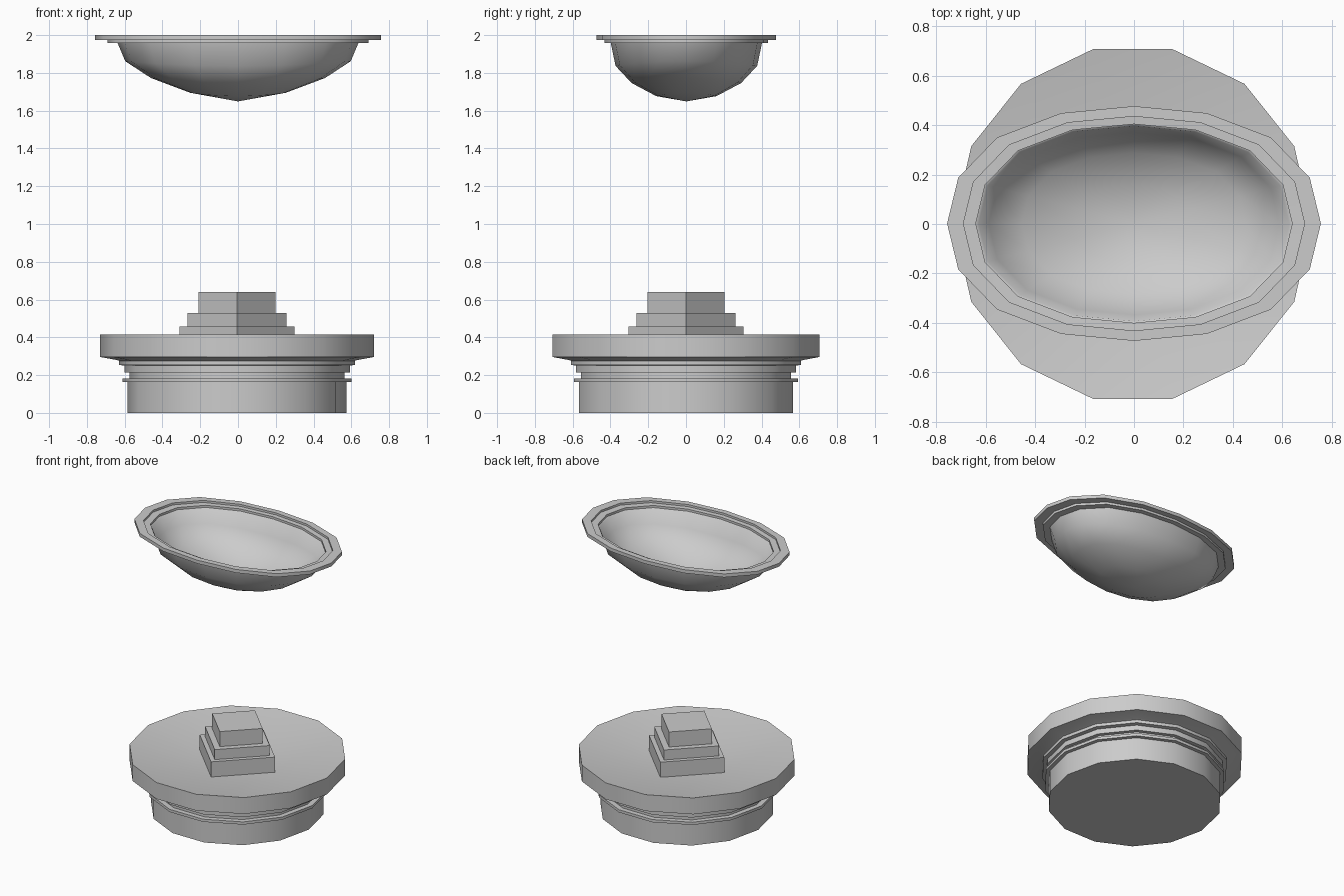
import bpy, bmesh, math

if "Cube" in bpy.data.objects:
    bpy.data.objects.remove(bpy.data.objects["Cube"])


def lathe(name, profile, sides, center=(0, 0), sy=1.0, bulge=0.0, smooth=32):
    """Revolve (radius, z at the x axis, z at the y axis) points; radius 0 makes a pole.
    sy squashes the depth, bulge fattens the diagonals of an oval."""
    bm = bmesh.new()
    rings = []
    for p in profile:
        r, zx, zy = p if len(p) == 3 else (p[0], p[1], p[1])
        n = sides if r > 0 else 1
        ring = []
        for i in range(n):
            a = 2 * math.pi * i / sides
            c = math.cos(a)
            k = r * (1 + bulge * math.sin(2 * a) ** 2)
            z = zy + (zx - zy) * c * c
            ring.append(bm.verts.new((center[0] + k * c,
                                      center[1] + k * math.sin(a) * sy, z)))
        rings.append(ring)
    for a, b in zip(rings, rings[1:]):
        for i in range(sides):
            j = (i + 1) % sides
            face = [a[i % len(a)], a[j % len(a)], b[j % len(b)], b[i % len(b)]]
            bm.faces.new(list(dict.fromkeys(face)))
    for ring in (rings[0], rings[-1]):
        if len(ring) > 1:
            bm.faces.new(ring)
    bmesh.ops.recalc_face_normals(bm, faces=bm.faces)
    mesh = bpy.data.meshes.new(name)
    bm.to_mesh(mesh)
    bm.free()
    obj = bpy.data.objects.new(name, mesh)
    bpy.context.collection.objects.link(obj)
    bpy.ops.object.select_all(action='DESELECT')
    obj.select_set(True)
    bpy.context.view_layer.objects.active = obj
    bpy.ops.object.shade_smooth_by_angle(angle=math.radians(smooth))
    return obj


BASE = (-0.005, 0)

# Round pedestal with stacked mouldings and a wide slab, dished on top
lathe("pedestal", [
    (0.58, 0), (0.58, 0.163), (0.607, 0.163), (0.607, 0.183),
    (0.57, 0.183), (0.57, 0.213), (0.597, 0.213), (0.597, 0.25),
    (0.624, 0.254), (0.624, 0.276), (0.637, 0.28),
    (0.725, 0.296), (0.725, 0.416), (0.305, 0.346)], 14, BASE)

# Square stepped plinth, corners on the axes
lathe("stepped_plinth", [
    (0.305, 0.344), (0.305, 0.457), (0.262, 0.457), (0.262, 0.53),
    (0.204, 0.53), (0.204, 0.64)], 4, BASE)

# Oval bowl: thin shell with a stepped rim, from outer pole to inner pole
outer = [(0, 1.649, 1.649), (0.254, 1.695, 1.677), (0.461, 1.773, 1.746),
         (0.597, 1.862, 1.837), (0.637, 1.957, 1.957)]
inner = [(r * 0.985, zx + 0.018, zy + 0.018) for r, zx, zy in reversed(outer[:-1])]
rim = [(0.69, 1.958), (0.69, 1.975), (0.756, 1.975), (0.756, 2.0),
       (0.69, 2.0), (0.69, 1.985), (0.64, 1.983), (0.64, 1.967), (0.629, 1.963)]
lathe("bowl", outer + rim + inner, 16, (0, 0.002), 0.628, 0.036, 48)
